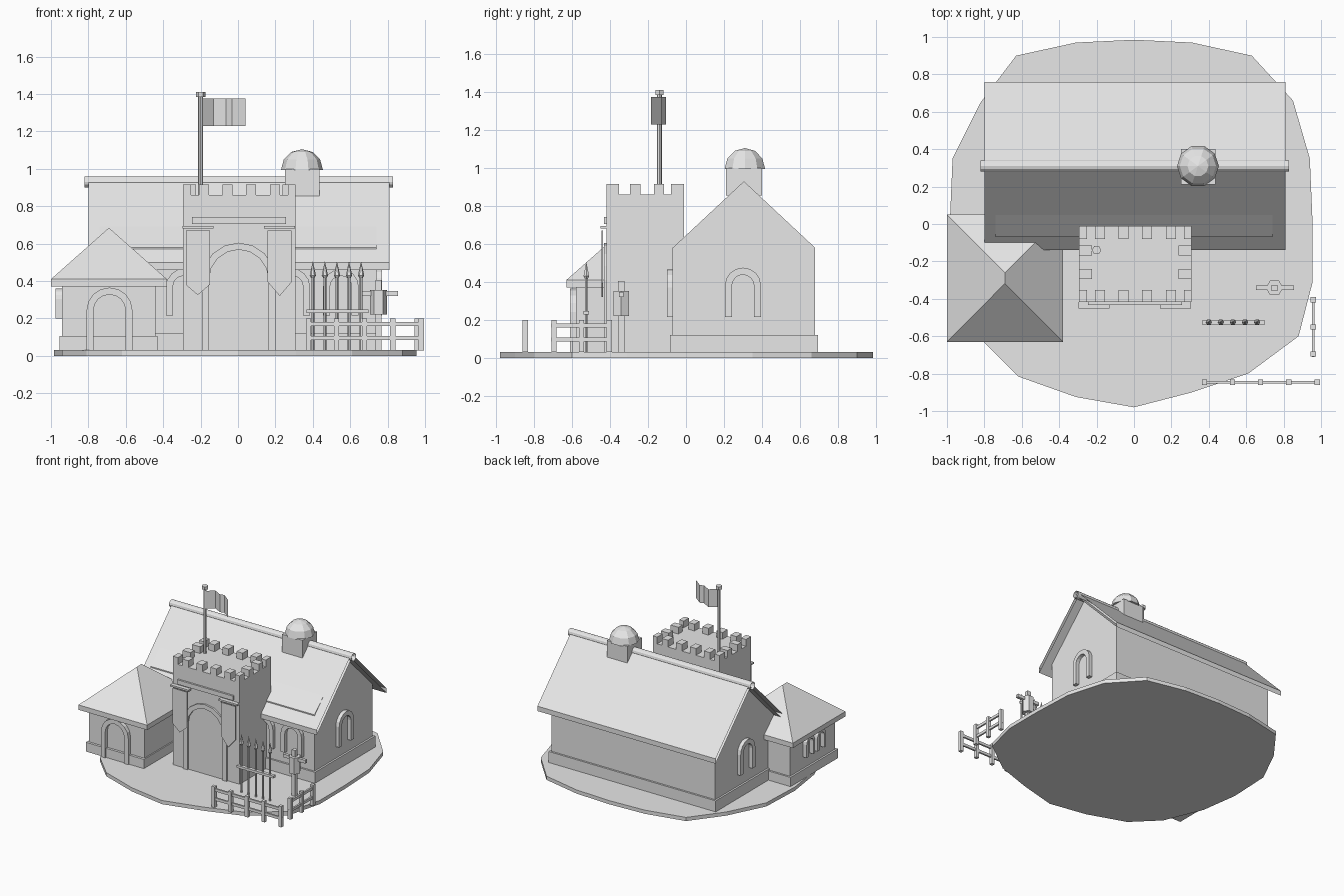
import bpy, bmesh, math
from mathutils import Matrix, Vector

if "Cube" in bpy.data.objects:
    bpy.data.objects.remove(bpy.data.objects["Cube"])

stone = bpy.data.materials.new("plain_grey")
stone.diffuse_color = (0.8, 0.8, 0.8, 1)
stone.use_nodes = True
stone.node_tree.nodes["Principled BSDF"].inputs["Base Color"].default_value = stone.diffuse_color


def make(name, verts, faces, fix=True):
    me = bpy.data.meshes.new(name)
    me.from_pydata([tuple(v) for v in verts], [], faces)
    if fix:
        bm = bmesh.new()
        bm.from_mesh(me)
        bmesh.ops.recalc_face_normals(bm, faces=bm.faces)
        bm.to_mesh(me)
        bm.free()
    me.materials.append(stone)
    ob = bpy.data.objects.new(name, me)
    bpy.context.collection.objects.link(ob)
    return ob


def boxes(name, items):
    """Each item is x0, x1, y0, y1, z0, z1."""
    vs, fs = [], []
    for x0, x1, y0, y1, z0, z1 in items:
        k = len(vs)
        vs += [(x, y, z) for z in (z0, z1) for x, y in ((x0, y0), (x1, y0), (x1, y1), (x0, y1))]
        fs += [[k + i for i in f] for f in ((3, 2, 1, 0), (4, 5, 6, 7), (0, 1, 5, 4),
                                            (1, 2, 6, 5), (2, 3, 7, 6), (3, 0, 4, 7))]
    return make(name, vs, fs, False)


def prism(name, outline, offset):
    """Closed solid swept from a flat outline of 3D points."""
    n, off = len(outline), Vector(offset)
    vs = [Vector(p) for p in outline] + [Vector(p) + off for p in outline]
    fs = [list(range(n)), list(range(n, 2 * n))]
    fs += [(i, (i + 1) % n, n + (i + 1) % n, n + i) for i in range(n)]
    return make(name, vs, fs)


def lathe(name, x, y, profile, sides, smooth=False):
    """Revolve (radius, z) pairs round a vertical axis."""
    bm = bmesh.new()
    rings = []
    for r, z in profile:
        a = [2 * math.pi * i / sides for i in range(sides)]
        rings.append([bm.verts.new((x + r * math.cos(t), y + r * math.sin(t), z)) for t in a])
    for p, q in zip(rings, rings[1:]):
        for i in range(sides):
            j = (i + 1) % sides
            bm.faces.new((p[i], p[j], q[j], q[i]))
    bm.faces.new(rings[0][::-1])
    bm.faces.new(rings[-1])
    bmesh.ops.remove_doubles(bm, verts=bm.verts, dist=1e-5)
    me = bpy.data.meshes.new(name)
    bm.to_mesh(me)
    bm.free()
    me.materials.append(stone)
    ob = bpy.data.objects.new(name, me)
    bpy.context.collection.objects.link(ob)
    return ob


def arch(name, pos, turn, radius, border, z0, top, depth, seg=8):
    """Arched frame facing -y, turned about z, with its back at pos."""
    spring = top - radius

    def line(r):
        return [(-r, z0)] + [(-r * math.cos(math.pi * i / seg), spring + r * math.sin(math.pi * i / seg))
                             for i in range(seg + 1)] + [(r, z0)]
    a, b = line(radius), line(radius - border)
    n = len(a)
    m = Matrix.Translation((pos[0], pos[1], 0)) @ Matrix.Rotation(turn, 4, 'Z')
    vs = [m @ Vector((u, y, z)) for y in (-depth, 0.01) for ln in (a, b) for u, z in ln]
    fs = []
    for i in range(n - 1):
        fs += [(i, i + 1, n + i + 1, n + i), (2 * n + i, 2 * n + i + 1, 3 * n + i + 1, 3 * n + i),
               (i, i + 1, 2 * n + i + 1, 2 * n + i), (n + i, n + i + 1, 3 * n + i + 1, 3 * n + i)]
    fs += [(0, n, 3 * n, 2 * n), (n - 1, 2 * n - 1, 4 * n - 1, 3 * n - 1)]
    return make(name, vs, fs)


# Ground slab with an uneven rim
rim = [(0, .985), (.31, .97), (.63, .9), (.85, .66), (.94, .35), (.955, 0), (.955, -.31), (.88, -.6),
       (.61, -.8), (.31, -.9), (0, -.98), (-.31, -.925), (-.62, -.815), (-.81, -.625), (-.94, -.31),
       (-.985, 0), (-.97, .35), (-.82, .65), (-.63, .9), (-.31, .97)]
prism("ground", [(x, y, 0) for x, y in rim], (0, 0, .03))

# Main hall: gabled walls, plinth, open-ended roof layers and ridge tube
gable = [(-.07, .03), (.68, .03), (.68, .58), (.305, .93), (-.07, .58)]
prism("hall_walls", [(-.74, y, z) for y, z in gable], (1.48, 0, 0))
boxes("hall_plinth", [(-.755, .755, -.085, .695, .03, .12)])
strip = [(.31, .915), (-.14, .46), (-.14, .5), (.31, .955), (.76, .5), (.76, .46)]
vs = [(x, y, z) for x in (-.8, .81) for y, z in strip]
make("hall_roof", vs, [(i, (i + 1) % 6, 6 + (i + 1) % 6, 6 + i) for i in range(6)])
ring = [(.31 + .03 * math.cos(i * math.pi / 6), .93 + .03 * math.sin(i * math.pi / 6)) for i in range(12)]
make("ridge_tube", [(x, y, z) for x in (-.82, .83) for y, z in ring],
     [(i, (i + 1) % 12, 12 + (i + 1) % 12, 12 + i) for i in range(12)])

# Hall windows
for i, x in enumerate((-.29, .29, .55)):
    arch(f"hall_front_window_{i}", (x, -.07), 0, .095, .037, .215, .465, .03)
arch("hall_right_window", (.74, .3), math.pi / 2, .095, .037, .215, .475, .03)
arch("hall_left_window", (-.74, .3), -math.pi / 2, .095, .037, .215, .475, .03)

# Domed roof turret
boxes("turret_base", [(.25, .435, .21, .4, .855, 1.0)])
lathe("turret_dome", .342, .31, [(.112 * math.cos(a), .995 + .11 * math.sin(a))
                                for a in (0, math.pi / 6, math.pi / 3, math.pi / 2)], 10)

# Side house with hipped roof
boxes("side_house_walls", [(-.94, -.44, -.58, 0, .03, .39)])
boxes("side_house_plinth", [(-.955, -.43, -.6, .015, .03, .105)])
x0, x1, y0, y1 = -1.0, -.38, -.63, .05
vs = [(x, y, z) for z in (.37, .41) for x, y in ((x0, y0), (x1, y0), (x1, y1), (x0, y1))]
vs += [(-.69, -.318, .685), (-.69, -.26, .685)]
make("side_house_roof", vs, [(3, 2, 1, 0), (0, 1, 5, 4), (1, 2, 6, 5), (2, 3, 7, 6), (3, 0, 4, 7),
                             (4, 5, 8), (5, 6, 9, 8), (6, 7, 9), (7, 4, 8, 9)], False)
arch("side_house_door_frame", (-.687, -.58), 0, .123, .037, .03, .365, .03)
for i, y in enumerate((-.36, -.22)):
    arch(f"side_house_window_{i}", (-.94, y), -math.pi / 2, .055, .022, .2, .36, .035)

# Gate tower with battlements
L, R, F, B = -.295, .307, -.418, -.01
boxes("tower", [(L, R, F, B, .03, .86)])
merlons = []
for a, b in ((F, F + .066), (B - .07, B)):
    merlons += [(x - .027, x + .027, a, b, .86, .915) for x in (-.182, -.056, .07, .197)]
    merlons += [(L, L + .045, a, b, .86, .915), (R - .04, R, a, b, .86, .915)]
for a, b in ((L, L + .07), (R - .07, R)):
    merlons += [(a, b, y - .027, y + .027, .86, .915) for y in (-.142, -.267)]
boxes("tower_battlements", merlons)
arch("gate_frame", (.004, F), 0, .196, .037, .03, .605, .015)
boxes("gate_sign", [(-.245, .257, -.433, F, .705, .742)])

# Hanging pennants on rods
for side, c in (("left", -.215), ("right", .223)):
    w = .064
    shape = [(c - w, .67), (c + w, .67), (c + w, .395), (c, .32), (c - w, .395)]
    if side == "left":
        shape[2:] = [(c + w, .38), (c, .325), (c - w, .38)]
    prism(f"{side}_pennant", [(x, -.445, z) for x, z in shape], (0, .008, 0))
    boxes(f"{side}_pennant_rod", [(c - .083, c + .083, -.451, F, .68, .694)])

# Flag pole with a wavy sheet flag
lathe("flag_pole", -.2, -.14, [(.013, .86), (.013, 1.39)], 8)
lathe("pole_cap", -.2, -.14, [(.025, 1.385), (.025, 1.41)], 6)
wave = [(-.187, -.15), (-.13, -.105), (-.065, -.14), (-.033, -.13), (.04, -.185)]
make("flag", [(x, y, z) for z in (1.23, 1.375) for x, y in wave],
     [(i, i + 1, i + 6, i + 5) for i in range(4)], False)

# Rail fences
posts = [(x - .014, x + .014, -.86, -.832, .03, .2) for x in (.377, .527, .677, .828, .98)]
rails = [(.365, .995, -.853, -.839, z, z + .022) for z in (.085, .16)]
boxes("front_fence", posts + rails)
posts = [(.945, .973, y - .014, y + .014, .03, .2) for y in (-.405, -.55, -.695)]
rails = [(.952, .966, -.71, -.39, z, z + .022) for z in (.085, .16)]
boxes("side_fence", posts + rails)

# Spear rack
boxes("spear_rack_rail", [(.365, .697, -.54, -.512, .228, .248)])
for i in range(5):
    lathe(f"spear_{i}", .4 + i * .0645, -.525,
          [(.008, .03), (.008, .415), (.017, .43), (0, .507)], 6)

# Training dummy
boxes("dummy_post", [(.735, .767, -.357, -.325, .03, .405)])
lathe("dummy_body", .751, -.341, [(.046, .22), (.046, .352)], 6)
boxes("dummy_arms", [(.652, .855, -.353, -.329, .32, .346)])
